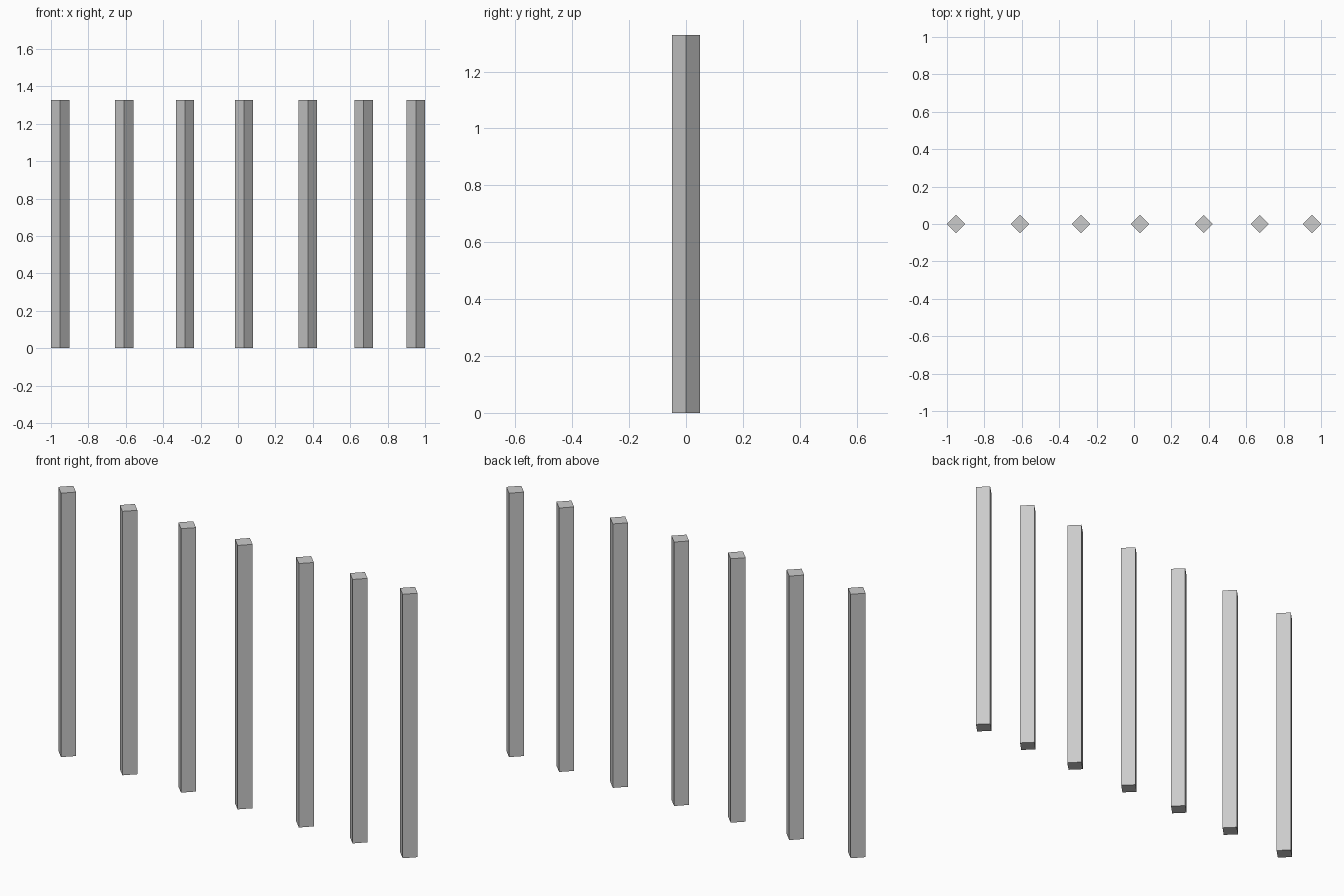
import bpy
import math

if "Cube" in bpy.data.objects:
    bpy.data.objects.remove(bpy.data.objects["Cube"])

HEIGHT = 1.328
HALF_DIAGONAL = 0.049
POST_X = [-0.951, -0.609, -0.283, 0.032, 0.373, 0.672, 0.951]


def add_post(number, x):
    # Square post turned so its edges face front, back and sides
    side = HALF_DIAGONAL * math.sqrt(2)
    bpy.ops.mesh.primitive_cube_add(size=1, location=(x, 0, HEIGHT / 2),
                                    rotation=(0, 0, math.radians(45)))
    post = bpy.context.object
    post.name = f"post_{number}"
    post.scale = (side, side, HEIGHT)


# Row of unevenly spaced posts
for number, x in enumerate(POST_X, 1):
    add_post(number, x)
